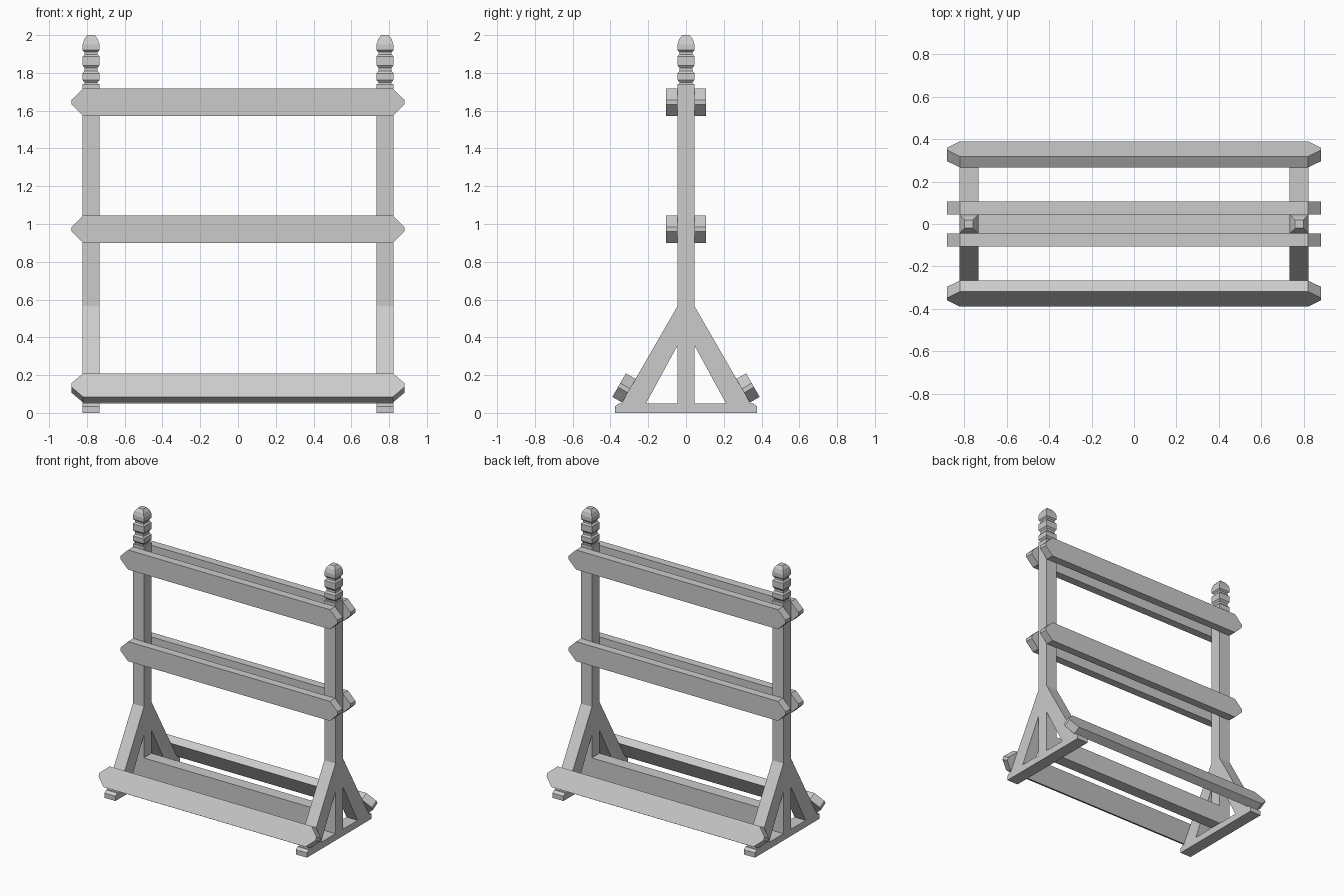
import bpy, bmesh, math
from mathutils import Matrix

if "Cube" in bpy.data.objects:
    bpy.data.objects.remove(bpy.data.objects["Cube"])

POST_X, HALF = 0.778, 0.045


def finish(name, bm, matrix=Matrix()):
    bmesh.ops.transform(bm, matrix=matrix, verts=bm.verts)
    bmesh.ops.recalc_face_normals(bm, faces=bm.faces)
    me = bpy.data.meshes.new(name)
    bm.to_mesh(me)
    bm.free()
    ob = bpy.data.objects.new(name, me)
    bpy.context.collection.objects.link(ob)
    return ob


def loft(rings):
    """Bridge closed rings of points and cap both ends."""
    bm = bmesh.new()
    vs = [[bm.verts.new(p) for p in r] for r in rings]
    for a, b in zip(vs, vs[1:]):
        n = len(a)
        for i in range(n):
            bm.faces.new((a[i], a[(i + 1) % n], b[(i + 1) % n], b[i]))
    bm.faces.new(vs[0])
    bm.faces.new(vs[-1])
    return bm


def side_plate(name, profile, x, half_x=HALF):
    """Extrude a (y, z) profile along x."""
    return finish(name, loft([[(x + s * half_x, y, z) for y, z in profile] for s in (-1, 1)]))


def rail(name, y, z, tilt=0):
    """Board with pointed ends, leaning around x."""
    half = [(0.82, 0.072), (0.881, 0.012), (0.881, -0.012), (0.82, -0.072)]
    outline = half + [(-px, pz) for px, pz in reversed(half)]
    bm = loft([[(px, s * 0.03, pz) for px, pz in outline] for s in (-1, 1)])
    return finish(name, bm, Matrix.Translation((0, y, z)) @ Matrix.Rotation(math.radians(tilt), 4, 'X'))


# Square turned finial: (half width, height)
finial = [(0.035, 1.735), (0.035, 1.75), (0.045, 1.763), (0.045, 1.798), (0.035, 1.81),
          (0.035, 1.827), (0.045, 1.84), (0.045, 1.887), (0.035, 1.897), (0.035, 1.91),
          (0.045, 1.92), (0.045, 1.95), (0.036, 1.978), (0.02, 2.0)]

for side, sx in (("left", -1), ("right", 1)):
    x = sx * POST_X
    # Upright post
    side_plate(side + "_post", [(-HALF, 0.04), (HALF, 0.04), (HALF, 1.74), (-HALF, 1.74)], x)
    # Finial on top
    finish(side + "_finial", loft([[(x + a * h, b * h, z) for a, b in
                                    ((-1, -1), (1, -1), (1, 1), (-1, 1))] for h, z in finial]))
    # Foot with clipped corners
    side_plate(side + "_foot", [(-0.375, 0), (0.375, 0), (0.375, 0.035), (0.355, 0.05),
                                (-0.355, 0.05), (-0.375, 0.035)], x)
    # Diagonal braces
    for end, s in (("front", -1), ("back", 1)):
        side_plate(f"{side}_{end}_brace", [(s * HALF, 0.565), (s * 0.342, 0.05),
                                           (s * 0.212, 0.05), (s * HALF, 0.357)], x)

# Horizontal rails on both faces, tilted ones on the braces
for end, s in (("front", -1), ("back", 1)):
    rail(end + "_top_rail", s * 0.075, 1.645)
    rail(end + "_middle_rail", s * 0.075, 0.972)
    rail(end + "_bottom_rail", s * 0.328, 0.132, s * 30)

# Low cross beam between the posts
side_plate("cross_beam", [(-HALF, 0.05), (HALF, 0.05), (HALF, 0.19), (-HALF, 0.19)], 0, POST_X - HALF)
